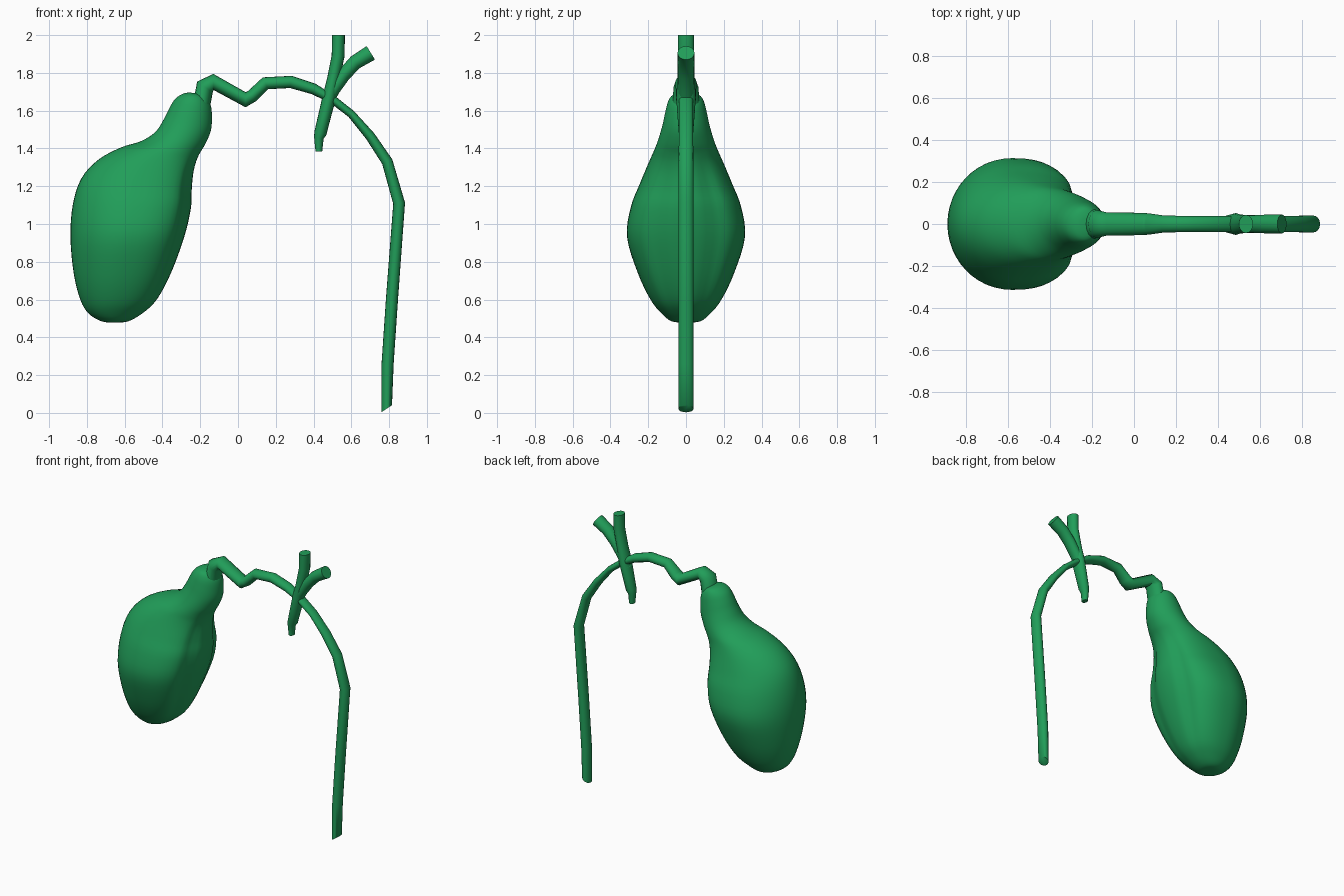
import bpy, bmesh, math
from mathutils import Vector

if "Cube" in bpy.data.objects:
    bpy.data.objects.remove(bpy.data.objects["Cube"])

green = bpy.data.materials.new("bile green")
green.diffuse_color = (0.015, 0.34, 0.10, 1)
green.use_nodes = True
green.node_tree.nodes["Principled BSDF"].inputs["Base Color"].default_value = green.diffuse_color


def loft(name, rings, angle):
    """Skin a list of rings (lists of 3D points), cap both ends."""
    bm = bmesh.new()
    loops = [[bm.verts.new(p) for p in ring] for ring in rings]
    n = len(loops[0])
    for a, b in zip(loops, loops[1:]):
        for i in range(n):
            j = (i + 1) % n
            bm.faces.new((a[i], a[j], b[j], b[i]))
    bm.faces.new(loops[0])
    bm.faces.new(loops[-1])
    bmesh.ops.recalc_face_normals(bm, faces=bm.faces)
    me = bpy.data.meshes.new(name)
    bm.to_mesh(me)
    bm.free()
    ob = bpy.data.objects.new(name, me)
    bpy.context.collection.objects.link(ob)
    me.materials.append(green)
    bpy.ops.object.select_all(action='DESELECT')
    ob.select_set(True)
    bpy.context.view_layer.objects.active = ob
    bpy.ops.object.shade_smooth_by_angle(angle=math.radians(angle))
    return ob


def tube(name, pts, end_dir=None, sides=16):
    """Mitred tube in the xz plane; pts are (x, z, in-plane radius, y radius)."""
    pos = [Vector((p[0], p[1])) for p in pts]
    dirs = [(b - a).normalized() for a, b in zip(pos, pos[1:])]
    rings = []
    for i, (x, z, r, ry) in enumerate(pts):
        d0, d1 = dirs[max(i - 1, 0)], dirs[min(i, len(dirs) - 1)]
        t = (d0 + d1).normalized()
        r = r / max(t.dot(d1), 0.7)
        if end_dir and i == len(pts) - 1:
            t = Vector(end_dir).normalized()
        ring = []
        for k in range(sides):
            a = 2 * math.pi * k / sides
            c = r * math.cos(a)
            ring.append((x - t.y * c, ry * math.sin(a), z + t.x * c))
        rings.append(ring)
    return loft(name, rings, 60)


def catmull(a, b, c, d, t):
    return [0.5 * (2 * q + (r - p) * t + (2 * p - 5 * q + 4 * r - s) * t * t
                   + (3 * q - p - 3 * r + s) * t ** 3)
            for p, q, r, s in zip(a, b, c, d)]


# Gallbladder: left x, z, right x, z, half depth, bluntness of the right side
sections = [
    (-.655, .479, -.635, .479, .010, .0),
    (-.72, .484, -.58, .485, .075, .0),
    (-.79, .525, -.505, .528, .130, .3),
    (-.835, .60, -.43, .60, .188, .6),
    (-.87, .74, -.355, .74, .255, .9),
    (-.887, .93, -.285, .93, .312, 1.),
    (-.875, 1.10, -.25, 1.08, .292, 1.),
    (-.83, 1.24, -.245, 1.18, .246, 1.),
    (-.74, 1.34, -.238, 1.26, .208, .8),
    (-.62, 1.405, -.225, 1.32, .180, .5),
    (-.51, 1.44, -.205, 1.37, .162, .2),
    (-.435, 1.49, -.175, 1.42, .144, .0),
    (-.39, 1.56, -.145, 1.49, .124, .0),
    (-.36, 1.62, -.138, 1.56, .110, .0),
    (-.33, 1.665, -.145, 1.63, .095, .0),
    (-.29, 1.69, -.175, 1.675, .070, .0),
    (-.25, 1.697, -.22, 1.694, .015, .0),
]
rings = []
ext = [sections[0]] + sections + [sections[-1]]
for s in range(len(sections) - 1):
    for step in range(4):
        lx, lz, rx, rz, w, k = catmull(*ext[s:s + 4], step / 4)
        ring = []
        for i in range(48):
            a = 2 * math.pi * i / 48
            u, v = math.cos(a), math.sin(a)
            if u > 0:  # blunt right side with a shallow groove either side of its ridge
                e = 2 / (2 + 0.5 * k)
                u, v = u ** e, math.copysign(abs(v) ** e, v)
                u -= 0.07 * k * math.exp(-((abs(v) - .5) / .16) ** 2)
            f = (1 + u) / 2
            ring.append((lx + (rx - lx) * f, w * v, lz + (rz - lz) * f))
        rings.append(ring)
loft("gallbladder", rings, 80)

# Cystic duct running into the long common bile duct
tube("bile_duct", [
    (-.195, 1.62, .046, .072), (-.175, 1.725, .046, .066), (-.13, 1.752, .037, .055),
    (.04, 1.658, .035, .053), (.075, 1.678, .034, .050), (.145, 1.745, .032, .040),
    (.28, 1.752, .032, .038), (.40, 1.715, .029, .038), (.50, 1.66, .022, .037),
    (.60, 1.582, .021, .037), (.70, 1.465, .026, .038), (.79, 1.33, .029, .039),
    (.853, 1.11, .031, .040), (.815, .60, .032, .040), (.792, .26, .032, .040),
    (.787, .022, .034, .040)], end_dir=(.55, -.83))

# Upright hepatic branch with its lower stub
tube("upright_branch", [
    (.532, 2.0, .034, .043), (.530, 1.89, .034, .043), (.505, 1.77, .033, .045),
    (.483, 1.67, .036, .052), (.458, 1.57, .034, .045), (.436, 1.48, .033, .038),
    (.428, 1.455, .025, .030), (.428, 1.385, .018, .024)])

# Slanted hepatic branch
tube("slanted_branch", [
    (.465, 1.63, .030, .040), (.505, 1.71, .034, .042), (.56, 1.79, .036, .043),
    (.62, 1.855, .038, .044), (.703, 1.906, .042, .045)])
